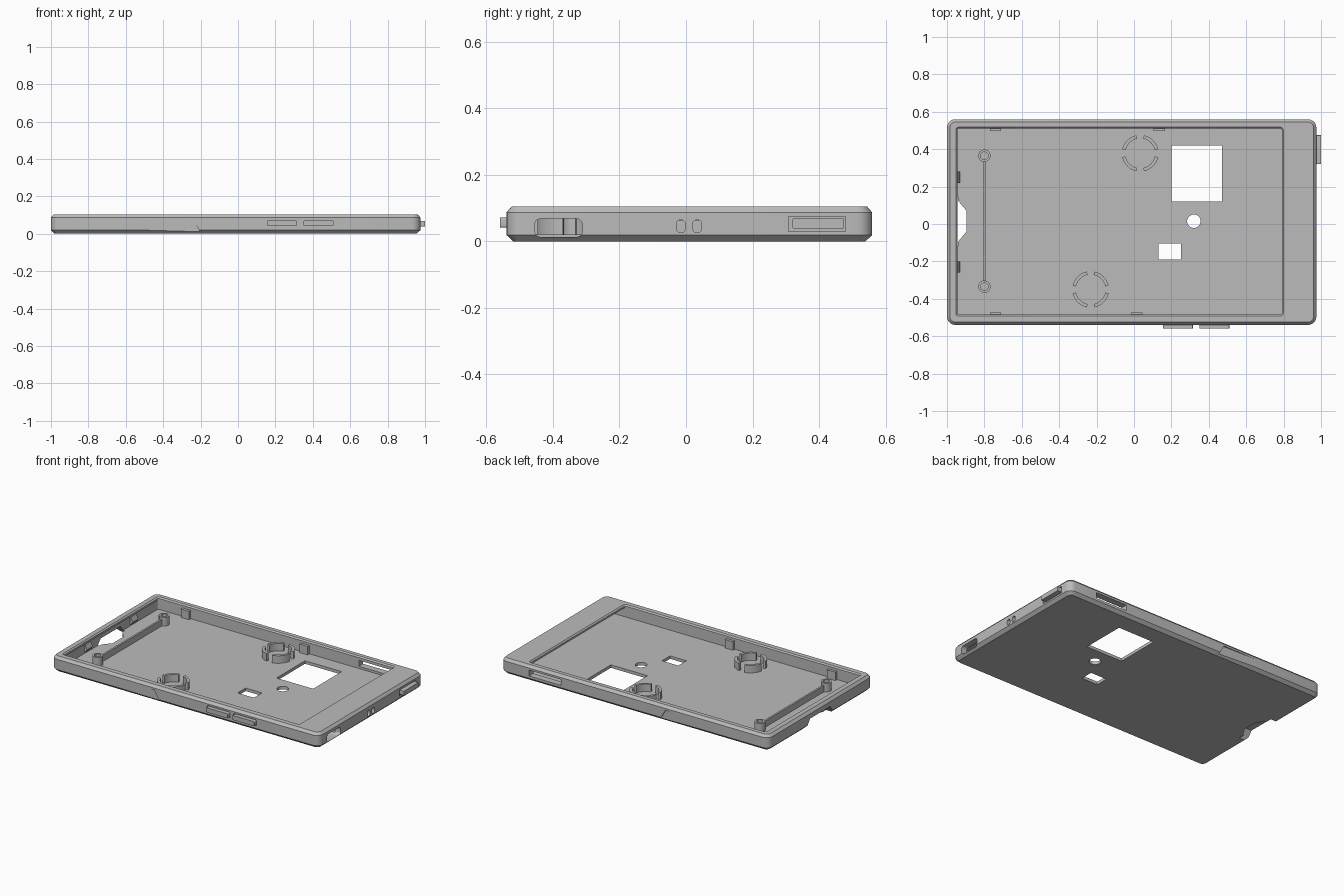
import bpy, bmesh
from math import cos, sin, pi, radians

if "Cube" in bpy.data.objects:
    bpy.data.objects.remove(bpy.data.objects["Cube"], do_unlink=True)

grey = bpy.data.materials.new("case grey")
grey.use_nodes = True
tone = (0.5, 0.5, 0.5, 1)
grey.diffuse_color = tone
grey.node_tree.nodes["Principled BSDF"].inputs["Base Color"].default_value = tone

LEFT, RIGHT, FRONT, BACK, TOP = -1.0, 0.975, -0.54, 0.56, 0.104
FLOOR = 0.02


def loft(name, rings):
    """Solid skinned through equal-length rings of points, capped at both ends."""
    bm = bmesh.new()
    loops = [[bm.verts.new(p) for p in ring] for ring in rings]
    for a, b in zip(loops, loops[1:]):
        for i in range(len(a)):
            j = (i + 1) % len(a)
            bm.faces.new((a[i], a[j], b[j], b[i]))
    bm.faces.new(loops[0][::-1])
    bm.faces.new(loops[-1])
    bmesh.ops.recalc_face_normals(bm, faces=bm.faces)
    mesh = bpy.data.meshes.new(name)
    bm.to_mesh(mesh)
    bm.free()
    mesh.materials.append(grey)
    ob = bpy.data.objects.new(name, mesh)
    bpy.context.collection.objects.link(ob)
    return ob


def prism(name, outline, axis, start, end):
    """Extrude a 2D outline along an axis."""
    place = {"x": lambda u, v, d: (d, u, v),
             "y": lambda u, v, d: (u, d, v),
             "z": lambda u, v, d: (u, v, d)}[axis]
    return loft(name, [[place(u, v, d) for u, v in outline] for d in (start, end)])


def rounded(u0, u1, v0, v1, r=0.0, steps=5):
    """Rectangle outline with rounded corners."""
    if r <= 0:
        return [(u0, v0), (u1, v0), (u1, v1), (u0, v1)]
    pts = []
    corners = [(u1 - r, v1 - r), (u0 + r, v1 - r), (u0 + r, v0 + r), (u1 - r, v0 + r)]
    for k, (cu, cv) in enumerate(corners):
        for i in range(steps + 1):
            a = pi / 2 * (k + i / steps)
            pts.append((cu + r * cos(a), cv + r * sin(a)))
    return pts


def circle(x, y, r, n=32):
    return [(x + r * cos(2 * pi * i / n), y + r * sin(2 * pi * i / n)) for i in range(n)]


def tray(name, bounds, radius, levels):
    """Rounded rectangle stacked at (inset, height) levels."""
    x0, x1, y0, y1 = bounds
    return loft(name, [[(x, y, z) for x, y in
                        rounded(x0 + d, x1 - d, y0 + d, y1 - d, radius - d)]
                       for d, z in levels])


# Outer shell with chamfered top and bottom edges
shell = tray("case_shell", (LEFT, RIGHT, FRONT, BACK), 0.045,
             [(0.02, 0), (0, 0.019), (0, 0.087), (0.015, TOP)])

# Hollow interior, and the opening with a flared lip
cutters = [
    tray("cavity_cut", (-0.951, 0.935, -0.491, 0.516), 0.012, [(0, FLOOR), (0, 0.084)]),
    tray("opening_cut", (-0.945, 0.79, -0.485, 0.51), 0.008,
         [(0, 0.05), (0, 0.096), (-0.012, 0.108)]),
]

# Floor windows
cutters += [
    prism("square_window_cut", rounded(0.2, 0.47, 0.12, 0.42), "z", -0.02, 0.05),
    prism("small_window_cut", rounded(0.13, 0.25, -0.19, -0.105), "z", -0.02, 0.05),
    prism("round_window_cut", circle(0.32, 0.015, 0.036), "z", -0.02, 0.05),
]

# Notch in the left end, through wall and floor
cutters += [
    prism("wall_notch_cut", [(0.17, -0.01), (0.12, 0.055), (-0.09, 0.055), (-0.14, -0.01)],
          "x", -1.05, -0.94),
    prism("floor_notch_cut", [(-0.96, 0.13), (-0.945, 0.13), (-0.895, 0.07), (-0.895, -0.04),
                              (-0.945, -0.1), (-0.96, -0.1)], "z", -0.02, 0.04),
]

# Port, pinholes and button recess on the right end; card slot on the back
cutters += [
    prism("port_cut", rounded(-0.455, -0.312, 0.013, 0.068, 0.018), "x", 0.9, 1.05),
    prism("pinhole_a_cut", rounded(-0.029, -0.002, 0.026, 0.064, 0.012), "x", 0.9, 1.05),
    prism("pinhole_b_cut", rounded(0.02, 0.047, 0.026, 0.064, 0.012), "x", 0.9, 1.05),
    prism("end_recess_cut", rounded(0.308, 0.48, 0.03, 0.074), "x", 0.967, 1.05),
    prism("card_slot_cut", rounded(0.53, 0.765, 0.035, 0.074), "y", 0.45, 0.65),
]
SIDE_BUTTONS = {"front_button_a": 0.155, "front_button_b": 0.35}
for part, x in SIDE_BUTTONS.items():
    cutters.append(prism(part + "_cut", rounded(x - 0.005, x + 0.165, 0.036, 0.076, 0.008),
                         "y", -0.6, FRONT + 0.007))

# Tapered finger grips on the front and back sides
grip = [(-0.52, -0.01), (-0.19, -0.01), (-0.24, 0.074), (-0.48, 0.074)]
for part, edge, out in (("front_grip_cut", FRONT, -1), ("back_grip_cut", BACK, 1)):
    inner = [(x, edge - out * (0.01 * (x + 0.52) / 0.33 - 0.001), z) for x, z in grip]
    outer = [(x, edge + out * 0.05, z) for x, z in grip]
    cutters.append(loft(part, [inner, outer]))

for cutter in cutters:
    cutter.hide_render = True
    mod = shell.modifiers.new(cutter.name, "BOOLEAN")
    mod.operation, mod.solver, mod.object = "DIFFERENCE", "EXACT", cutter
graph = bpy.context.evaluated_depsgraph_get()
carved = bpy.data.meshes.new_from_object(shell.evaluated_get(graph))
shell.modifiers.clear()
shell.data = carved
for cutter in cutters:
    bpy.data.objects.remove(cutter, do_unlink=True)

# Push buttons
for part, x in SIDE_BUTTONS.items():
    prism(part, rounded(x, x + 0.16, 0.041, 0.071, 0.006), "y", FRONT + 0.03, -0.56)
prism("end_button", rounded(0.32, 0.475, 0.038, 0.069, 0.004), "x", 0.95, 1.0)

# Screw posts joined by a rib
base = FLOOR - 0.004
for part, y in (("back_post", 0.365), ("front_post", -0.335)):
    loft(part, [[(px, py, z) for px, py in circle(-0.8, y, r, 24)]
                for r, z in ((0.033, base), (0.033, 0.078), (0.02, 0.078), (0.02, FLOOR + 0.002))])
prism("post_rib", rounded(-0.806, -0.794, -0.305, 0.335), "z", base, 0.062)

# Magnet holders: rings split into four arcs
for part, cx, cy in (("back_ring", 0.033, 0.378), ("front_ring", -0.232, -0.35)):
    for k in range(4):
        angles = [radians(90 * k + 12 + 66 * i / 8) for i in range(9)]
        arc = [(cx + 0.098 * cos(a), cy + 0.098 * sin(a)) for a in angles]
        arc += [(cx + 0.08 * cos(a), cy + 0.08 * sin(a)) for a in reversed(angles)]
        prism(f"{part}_arc_{k + 1}", arc, "z", base, 0.07)

# Clip blocks along the long walls
for part, x, y0, y1 in (("back_clip_a", -0.74, 0.498, 0.53), ("back_clip_b", 0.135, 0.498, 0.53),
                        ("front_clip_a", -0.74, -0.505, -0.473),
                        ("front_clip_b", 0.015, -0.505, -0.473)):
    prism(part, rounded(x - 0.03, x + 0.03, y0, y1), "z", base, 0.076)

# Sloped wedges on the left wall
for part, y in (("wedge_back", 0.25), ("wedge_front", -0.23)):
    wedge = [(-0.97, 0.03), (-0.945, 0.03), (-0.931, 0.05), (-0.945, 0.08), (-0.97, 0.08)]
    prism(part, wedge, "y", y - 0.03, y + 0.03)

# Smooth the rounded parts while keeping edges crisp
bpy.ops.object.select_all(action="DESELECT")
for ob in bpy.context.collection.objects:
    if ob.type == "MESH":
        ob.select_set(True)
bpy.context.view_layer.objects.active = shell
bpy.ops.object.shade_smooth_by_angle(angle=radians(25))
